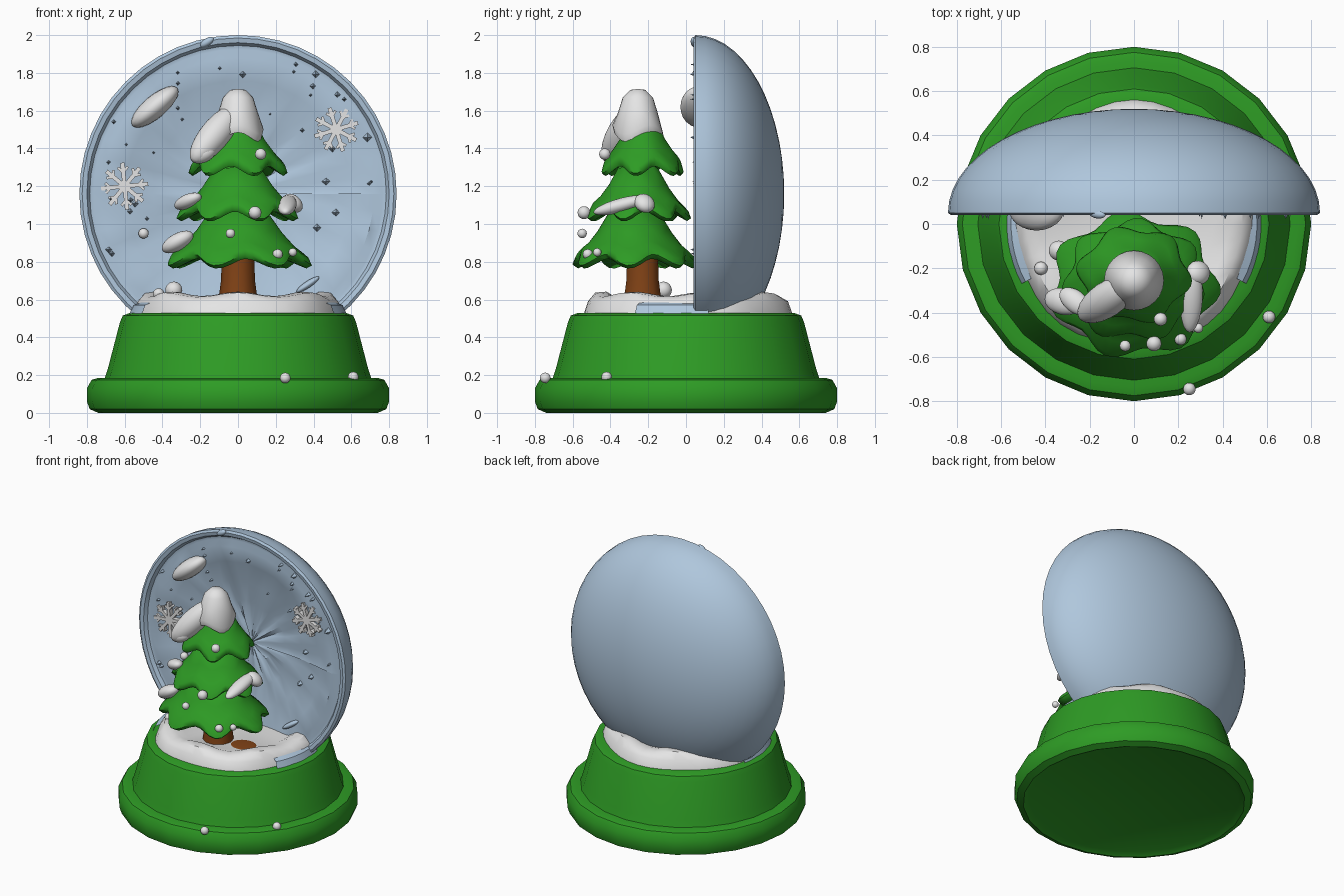
import bpy, bmesh, math, random
from mathutils import Vector, Matrix

random.seed(4)
cube = bpy.data.objects.get("Cube")
if cube:
    bpy.data.objects.remove(cube, do_unlink=True)


def material(name, rgb):
    m = bpy.data.materials.new(name)
    m.use_nodes = True
    m.diffuse_color = (*rgb, 1)
    m.node_tree.nodes["Principled BSDF"].inputs["Base Color"].default_value = (*rgb, 1)
    return m


GREEN = material("green", (0.027, 0.33, 0.018))
GLASS = material("pale_blue", (0.43, 0.57, 0.72))
SNOW = material("snow_white", (0.78, 0.78, 0.78))
BROWN = material("bark_brown", (0.22, 0.055, 0.008))


def finish(name, bm, mat, angle=40):
    bmesh.ops.remove_doubles(bm, verts=bm.verts, dist=0.0005)
    bmesh.ops.recalc_face_normals(bm, faces=bm.faces)
    mesh = bpy.data.meshes.new(name)
    bm.to_mesh(mesh)
    bm.free()
    mesh.materials.append(mat)
    obj = bpy.data.objects.new(name, mesh)
    bpy.context.collection.objects.link(obj)
    bpy.ops.object.select_all(action='DESELECT')
    obj.select_set(True)
    bpy.context.view_layer.objects.active = obj
    bpy.ops.object.shade_smooth_by_angle(angle=math.radians(angle))
    return obj


def lathe(profile, sides, place=None, start=0.0, sweep=360.0):
    """Revolve (radius, height) pairs; place(radius, height, angle) may reshape them."""
    place = place or (lambda r, h, a: (r * math.cos(a), r * math.sin(a), h))
    bm = bmesh.new()
    rings = []
    for i in range(sides + 1):
        a = math.radians(start + sweep * (i % sides if sweep == 360 else i) / sides)
        rings.append([bm.verts.new(place(r, h, a)) for r, h in profile])
    for a, b in zip(rings, rings[1:]):
        for j in range(len(profile) - 1):
            bm.faces.new((a[j], b[j], b[j + 1], a[j + 1]))
    bmesh.ops.dissolve_degenerate(bm, dist=0.0001, edges=bm.edges)
    return bm


def blob(name, p, q, radius, mat=SNOW, flat=1.0):
    """Ellipsoid stretched from p to q."""
    p, q = Vector(p), Vector(q)
    d = q - p
    bm = bmesh.new()
    bmesh.ops.create_icosphere(bm, subdivisions=3, radius=1)
    m = (Matrix.Translation((p + q) / 2) @ d.to_track_quat('X', 'Z').to_matrix().to_4x4()
         @ Matrix.Diagonal((d.length / 2, radius, radius * flat, 1)))
    bmesh.ops.transform(bm, matrix=m, verts=bm.verts)
    return finish(name, bm, mat)


def ball(name, c, r, mat=SNOW):
    return blob(name, (c[0] - r, c[1], c[2]), (c[0] + r, c[1], c[2]), r, mat)


# Base: wide rounded foot and tapered drum
finish("base_foot", lathe([(0, 0.02), (0.7, 0.02), (0.74, 0), (0.785, 0.02), (0.8, 0.06),
                           (0.8, 0.13), (0.775, 0.175), (0.74, 0.185), (0.6, 0.18)], 24), GREEN)
finish("base_drum", lathe([(0.71, 0.17), (0.69, 0.23), (0.625, 0.48), (0.61, 0.515),
                           (0.57, 0.53), (0, 0.53)], 24), GREEN)

# Snow floor with a soft raised edge
floor = lathe([(0, 0.6), (0.36, 0.6), (0.43, 0.63), (0.49, 0.625), (0.53, 0.59), (0.55, 0.53)], 40,
              lambda r, h, a: (r * (1 + 0.02 * math.sin(5 * a)) * math.cos(a),
                               r * (1 + 0.02 * math.sin(5 * a)) * math.sin(a),
                               h + (0.012 * math.sin(7 * a) if 0.4 < r < 0.5 else 0)))
finish("snow_floor", floor, SNOW)
for side, start in (("left", -28), ("right", 168)):
    finish(side + "_glass_collar", lathe([(0.5, 0.53), (0.52, 0.585), (0.555, 0.57), (0.575, 0.525)],
                                         8, start=start, sweep=40), GLASS)

# Half globe: bulging back, rounded rim and shallow dished front
CZ, RIM_Y = 1.16, 0.05


def dish_y(x, z):
    return RIM_Y + 0.11 * max(0, 1 - (x * x + (z - CZ) ** 2) / 0.6)


profile = [(0.84 * math.sin(t), RIM_Y + 0.47 * math.cos(t))
           for t in [math.pi / 2 * i / 14 for i in range(15)]]
profile += [(0.825, 0.04), (0.8, 0.045), (0.785, 0.07), (0.765, 0.075)]
profile += [(r, dish_y(r, CZ)) for r in (0.72, 0.6, 0.45, 0.3, 0.15, 0)]


def globe_place(r, h, a):
    j = random.uniform(-0.014, 0.014) if h < 0.2 and 0.1 < r < 0.75 else 0
    return (r * math.cos(a), h + j, CZ + r * math.sin(a))


globe = lathe(profile, 48, globe_place)
bmesh.ops.bisect_plane(globe, geom=globe.verts[:] + globe.edges[:] + globe.faces[:],
                       plane_co=(0, 0, 0.515), plane_no=(0, 0, 1), clear_inner=True)
finish("half_globe", globe, GLASS)

# Small shards on the dished front
bits = bmesh.new()
for i in range(34):
    a, r = random.uniform(-0.5, 3.6), random.uniform(0.45, 0.77)
    x, z = r * math.cos(a), CZ + r * math.sin(a)
    bmesh.ops.create_cone(bits, segments=4, radius1=random.uniform(0.01, 0.026), radius2=0, depth=0.05,
                          cap_ends=True, matrix=Matrix.Translation((x, dish_y(x, z) - 0.01, z))
                          @ Matrix.Rotation(math.radians(90), 4, 'X'))
finish("glass_shards", bits, GLASS, 10)
blob("top_shard", (-0.2, 0.05, 1.94), (-0.13, 0.04, 1.985), 0.02, GLASS)
blob("low_shard", (0.31, 0.08, 0.64), (0.43, 0.09, 0.72), 0.03, GLASS, 0.6)

# Moon and snowflakes on the front
blob("moon", (-0.56, 0.07, 1.52), (-0.32, 0.07, 1.72), 0.1, SNOW, 0.6)


def snowflake(name, x, z, size, spin):
    bm = bmesh.new()
    y = dish_y(x, z) - 0.02

    def bar(ax, az, bx, bz, w):
        d = Vector((bx - ax, 0, bz - az))
        m = (Matrix.Translation(((ax + bx) / 2, y, (az + bz) / 2))
             @ Matrix.Rotation(-math.atan2(d.z, d.x), 4, 'Y')
             @ Matrix.Diagonal((d.length, 0.035, w, 1)))
        bmesh.ops.create_cube(bm, size=1, matrix=m)

    for i in range(8):
        a = spin + i * math.pi / 4
        c, s = math.cos(a), math.sin(a)
        bar(x, z, x + size * c, z + size * s, 0.022)
        for turn in (-0.8, 0.8):
            mx, mz = x + 0.6 * size * c, z + 0.6 * size * s
            bar(mx, mz, mx + 0.3 * size * math.cos(a + turn), mz + 0.3 * size * math.sin(a + turn), 0.014)
    finish(name, bm, SNOW)


snowflake("right_snowflake", -0.6, 1.2, 0.125, 0.1)
snowflake("left_snowflake", 0.52, 1.5, 0.12, 0.3)

# Tree: trunk, drooping wavy tiers
TY = -0.24
finish("trunk", lathe([(0, 0.59), (0.105, 0.59), (0.09, 0.7), (0.085, 0.85), (0, 0.85)], 10,
                      lambda r, h, a: (r * math.cos(a), TY + 0.01 + r * math.sin(a), h)), BROWN)
blob("bark_patch", (0.11, -0.22, 0.602), (0.29, -0.22, 0.602), 0.075, BROWN, 0.06)


def tier(name, low, high, r_low, r_high, cy, lobes, phase):
    span = high - low

    def place(r, h, a):
        k = r / r_low
        wave = math.cos(lobes * a + phase)
        rr = r * (1 + 0.08 * wave * k)
        return (rr * math.cos(a), cy + 0.86 * rr * math.sin(a), h - 0.03 * wave * k * k)

    prof = [(0, high), (r_high, high - 0.01), (r_high + (r_low - r_high) * 0.35, low + span * 0.62),
            (r_low * 0.8, low + span * 0.38), (r_low * 0.96, low + span * 0.24), (r_low, low + span * 0.13),
            (r_low * 0.93, low + 0.02), (r_low * 0.6, low + 0.06), (0, low + 0.07)]
    finish(name, lathe(prof, 56, place), GREEN, 60)


tier("lower_tier", 0.77, 1.08, 0.365, 0.15, -0.275, 7, 0.6)
tier("middle_tier", 1.02, 1.31, 0.305, 0.12, -0.255, 7, 2.0)
tier("upper_tier", 1.26, 1.56, 0.245, 0.085, -0.23, 6, 1.0)

# Snow on the tree: cap, drape and patches
finish("snow_cap", lathe([(0, 1.715), (0.04, 1.71), (0.08, 1.67), (0.105, 1.59), (0.135, 1.5),
                          (0.125, 1.46), (0, 1.5)], 24,
                         lambda r, h, a: (r * math.cos(a), -0.255 + r * math.sin(a),
                                          h + (0.025 * math.sin(3 * a) if r > 0.11 else 0))), SNOW, 70)
blob("cap_drape", (0.0, -0.26, 1.62), (-0.24, -0.42, 1.33), 0.08)
blob("drape_end", (-0.12, -0.4, 1.4), (-0.25, -0.4, 1.34), 0.045)
PATCHES = [((-0.4, -0.33, 0.86), (-0.24, -0.37, 0.95), 0.06),
           ((-0.33, -0.3, 1.09), (-0.2, -0.4, 1.15), 0.05),
           ((0.27, -0.19, 1.14), (0.25, -0.49, 1.06), 0.05),
           ((0.33, -0.2, 1.07), (0.25, -0.24, 1.15), 0.055)]
for i, (p, q, r) in enumerate(PATCHES):
    blob(f"snow_patch_{i + 1}", p, q, r, SNOW, 0.75)

# Loose snowballs on tree, floor and base
BALLS = [(0.12, -0.43, 1.37, 0.03), (0.09, -0.54, 1.06, 0.034), (0.21, -0.52, 0.84, 0.027),
         (0.29, -0.47, 0.85, 0.022), (-0.04, -0.55, 0.95, 0.025), (-0.34, -0.12, 0.65, 0.045),
         (-0.42, -0.2, 0.63, 0.03), (0.25, -0.745, 0.185, 0.028), (0.61, -0.42, 0.19, 0.028),
         (-0.5, 0.09, 0.95, 0.027)]
for i, (x, y, z, r) in enumerate(BALLS):
    ball(f"snowball_{i + 1}", (x, y, z), r)
